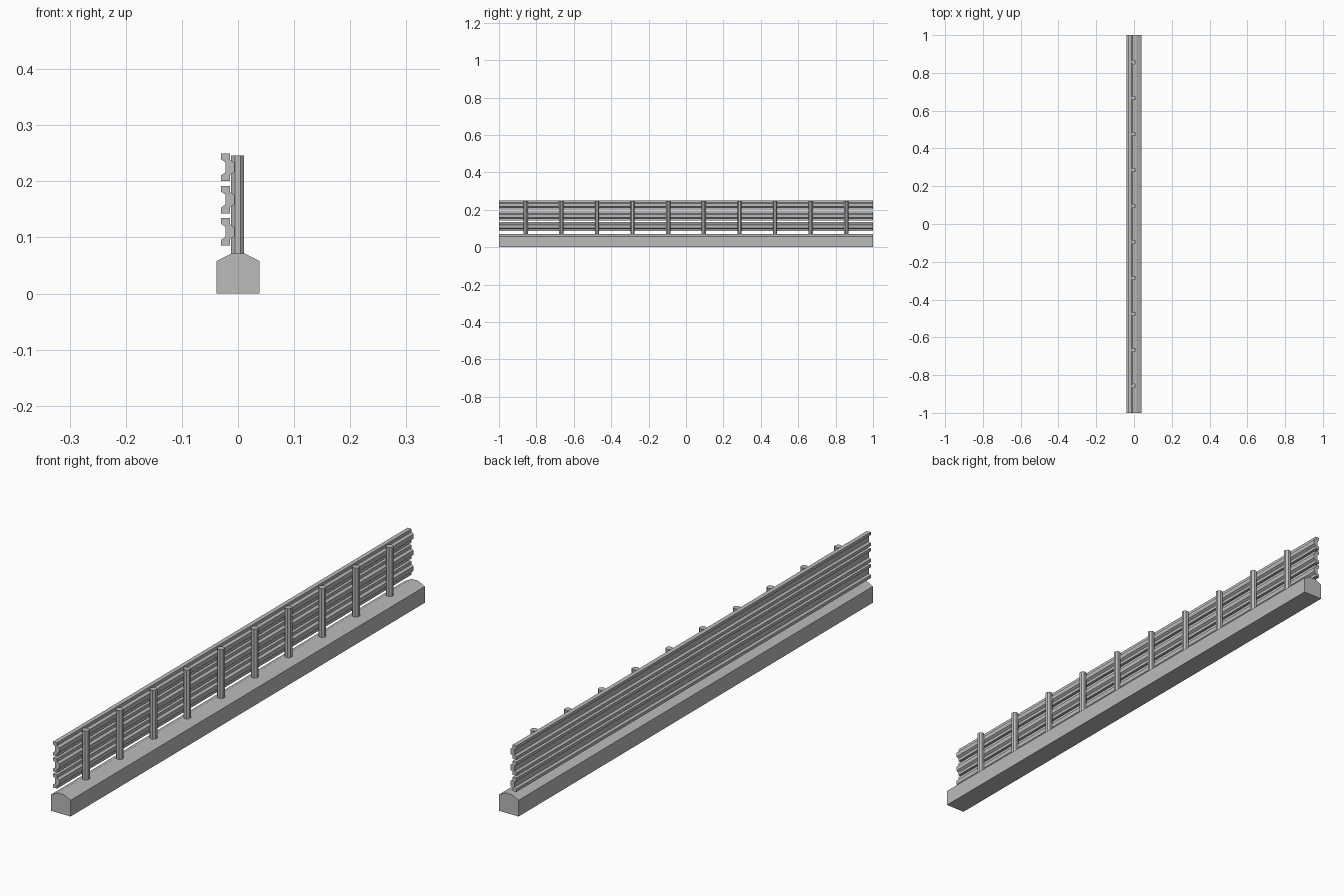
import bpy
import bmesh
from math import pi
from mathutils import Matrix

cube = bpy.data.objects.get("Cube")
if cube:
    bpy.data.objects.remove(cube, do_unlink=True)

grey = bpy.data.materials.new("concrete grey")
grey.use_nodes = True
grey.diffuse_color = (0.5, 0.5, 0.5, 1)
grey.node_tree.nodes["Principled BSDF"].inputs["Base Color"].default_value = (0.5, 0.5, 0.5, 1)


def finish(name, bm):
    bmesh.ops.recalc_face_normals(bm, faces=bm.faces)
    mesh = bpy.data.meshes.new(name)
    bm.to_mesh(mesh)
    bm.free()
    mesh.materials.append(grey)
    obj = bpy.data.objects.new(name, mesh)
    bpy.context.collection.objects.link(obj)
    return obj


def extrude_along_y(name, profile, z=0):
    """Sweep an x-z profile over the whole length of the barrier."""
    bm = bmesh.new()
    face = bm.faces.new([bm.verts.new((x, -1, z + h)) for x, h in profile])
    swept = bmesh.ops.extrude_face_region(bm, geom=[face])["geom"]
    verts = [v for v in swept if isinstance(v, bmesh.types.BMVert)]
    bmesh.ops.translate(bm, verts=verts, vec=(0, 2, 0))
    return finish(name, bm)


# Footing with a sloped top
half = [(0.0385, 0), (0.0385, 0.058), (0.0125, 0.071)]
extrude_along_y("footing", half + [(-x, z) for x, z in reversed(half)])

# Three corrugated rails, each symmetric about its mid height
outer = [(-0.0145, 0.0245), (-0.0145, 0.0135), (-0.006, 0.008)]
inner = [(-0.0225, 0.009), (-0.03, 0.014), (-0.03, 0.0245)]
rail = (outer + [(x, -z) for x, z in reversed(outer)]
        + [(x, -z) for x, z in reversed(inner)] + inner)
for name, z in (("lower_rail", 0.11), ("middle_rail", 0.1675), ("upper_rail", 0.225)):
    extrude_along_y(name, rail, z)

# Row of ten octagonal posts
bottom, top, spacing = 0.068, 0.246, 0.1905
for i in range(10):
    bm = bmesh.new()
    bmesh.ops.create_cone(bm, cap_ends=True, segments=8, radius1=0.0125,
                          radius2=0.0125, depth=top - bottom,
                          matrix=Matrix.Rotation(pi / 8, 4, "Z"))
    post = finish(f"post_{i + 1}", bm)
    post.location = (-0.0005, (i - 4.5) * spacing, (top + bottom) / 2)
